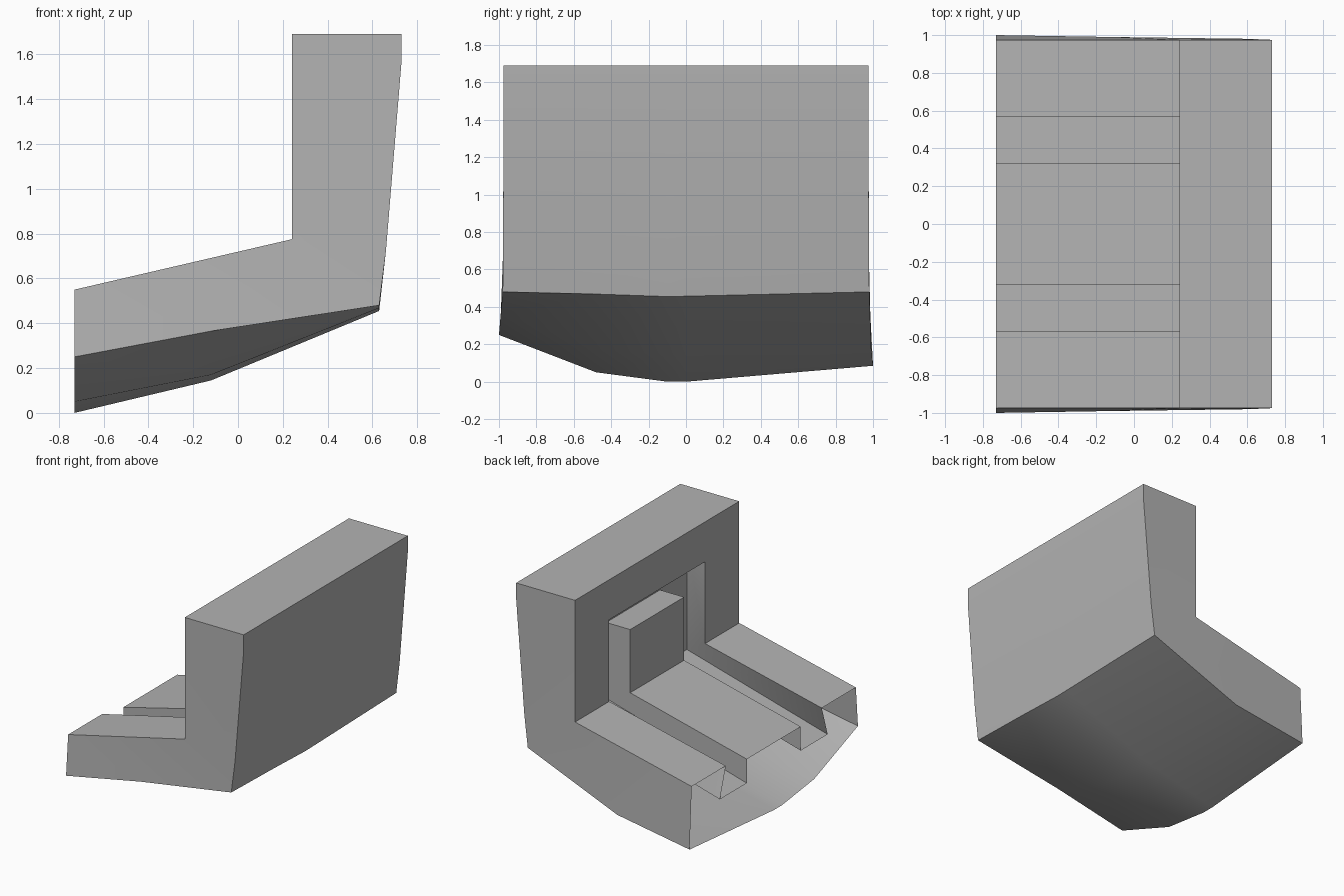
import bpy
import bmesh
import math
from mathutils import Vector

cube = bpy.data.objects.get("Cube")
if cube:
    bpy.data.objects.remove(cube)

grey = bpy.data.materials.new("plain grey")
grey.use_nodes = True
colour = (0.45, 0.45, 0.45, 1)
grey.diffuse_color = colour
grey.node_tree.nodes["Principled BSDF"].inputs["Base Color"].default_value = colour


def face(bm, points, outward):
    """Add one face, wound so that it looks along the outward hint."""
    f = bm.faces.new([bm.verts.new(p) for p in points])
    f.normal_update()
    if f.normal.dot(Vector(outward)) < 0:
        f.normal_flip()


def strip(bm, rail_a, rail_b, outward):
    """Join two rails with a row of quads."""
    for i in range(len(rail_a) - 1):
        face(bm, (rail_a[i], rail_a[i + 1], rail_b[i + 1], rail_b[i]), outward)


def rail(path, y):
    """Place an (x, z) path at a given y."""
    return [(x, y, z) for x, z in path]


def finish(bm, name):
    bmesh.ops.remove_doubles(bm, verts=bm.verts, dist=0.0005)
    mesh = bpy.data.meshes.new(name)
    bm.to_mesh(mesh)
    bm.free()
    mesh.materials.append(grey)
    obj = bpy.data.objects.new(name, mesh)
    bpy.context.collection.objects.link(obj)
    bpy.ops.object.select_all(action="DESELECT")
    obj.select_set(True)
    bpy.context.view_layer.objects.active = obj
    bpy.ops.object.shade_smooth_by_angle(angle=math.radians(30))


# Shared profile measures
EDGE, LIP, FLOOR, TONGUE = 0.975, 0.57, 0.64, 0.32
END, FRONT, RECESS, BACK, TOP = -0.73, 0.24, 0.44, 0.73, 1.69
SLOT_TOP, TONGUE_TOP = 1.39, 1.22
surface = [(END, 0.55), (FRONT, 0.775), (FRONT, SLOT_TOP)]
floor = [(END, 0.325), (RECESS, 0.65), (RECESS, 1.45)]
tongue = [(END, 0.505), (FRONT, 0.745), (FRONT, TONGUE_TOP)]
tongue_foot = floor[:2] + [(RECESS, TONGUE_TOP)]

# Outer shell: curved underside, back, cap and sides, open at the shelf end
bm = bmesh.new()
columns = [-1, -0.48, -0.1, 0, 1]
under = [
    (END, 1.0, [0.25, 0.05, 0, 0, 0.085]),
    (-0.12, 0.99, [0.365, 0.17, 0.145, 0.145, 0.18]),
    (0.63, 0.98, [0.48, 0.468, 0.455, 0.457, 0.48]),
]
under_rows = [[(x, y * w, z) for y, z in zip(columns, zs)] for x, w, zs in under]
back_rows = [[(x, y * w, z) for y in columns]
             for x, w, z in [(0.66, 0.978, 0.72), (BACK, EDGE, 1.57), (BACK, EDGE, TOP)]]
for a, b in zip(under_rows, under_rows[1:]):
    strip(bm, a, b, (0, 0, -1))
rows = [under_rows[-1]] + back_rows
for a, b in zip(rows, rows[1:]):
    strip(bm, a, b, (1, 0, 0))
front_top = [(FRONT, y * EDGE, TOP) for y in columns]
strip(bm, back_rows[-1], front_top, (0, 0, 1))
for side, i in ((-1, 0), (1, -1)):
    shelf_end, corner = rail(surface[:2], side * EDGE)
    b0, b1, b2 = [r[i] for r in under_rows]
    mid, kink, top = [r[i] for r in back_rows]
    out = (0, side, 0)
    face(bm, (shelf_end, corner, b1, b0), out)
    face(bm, (corner, mid, b2, b1), out)
    face(bm, (corner, front_top[i], top, kink, mid), out)
finish(bm, "outer_shell")

# Shelf and upright faces with the flared slot
bm = bmesh.new()
inward = (-1, 0, 1)
tall = surface[:2] + [(FRONT, TOP)]
for s in (-1, 1):
    strip(bm, rail(tall, s * EDGE), rail(tall, s * LIP), inward)
    strip(bm, rail(surface, s * LIP), rail(floor, s * FLOOR), (0, -s, 0))
    strip(bm, rail(floor, s * FLOOR), rail(floor, s * TONGUE), inward)
face(bm, [(FRONT, -LIP, SLOT_TOP), (FRONT, LIP, SLOT_TOP),
          (FRONT, LIP, TOP), (FRONT, -LIP, TOP)], (-1, 0, 0))
face(bm, [(FRONT, -LIP, SLOT_TOP), (FRONT, LIP, SLOT_TOP),
          (RECESS, FLOOR, floor[2][1]), (RECESS, -FLOOR, floor[2][1])], (0, 0, -1))
face(bm, [(RECESS, y, z) for y, z in ((-TONGUE, TONGUE_TOP), (TONGUE, TONGUE_TOP),
                                      (TONGUE, floor[2][1]), (-TONGUE, floor[2][1]))], (-1, 0, 0))
finish(bm, "slotted_face")

# Raised tongue running along the slot and up the back
bm = bmesh.new()
strip(bm, rail(tongue, -TONGUE), rail(tongue, TONGUE), inward)
for s in (-1, 1):
    strip(bm, rail(tongue, s * TONGUE), rail(tongue_foot, s * TONGUE), (0, s, 0))
face(bm, [(FRONT, -TONGUE, TONGUE_TOP), (FRONT, TONGUE, TONGUE_TOP),
          (RECESS, TONGUE, TONGUE_TOP), (RECESS, -TONGUE, TONGUE_TOP)], (0, 0, 1))
finish(bm, "tongue")
